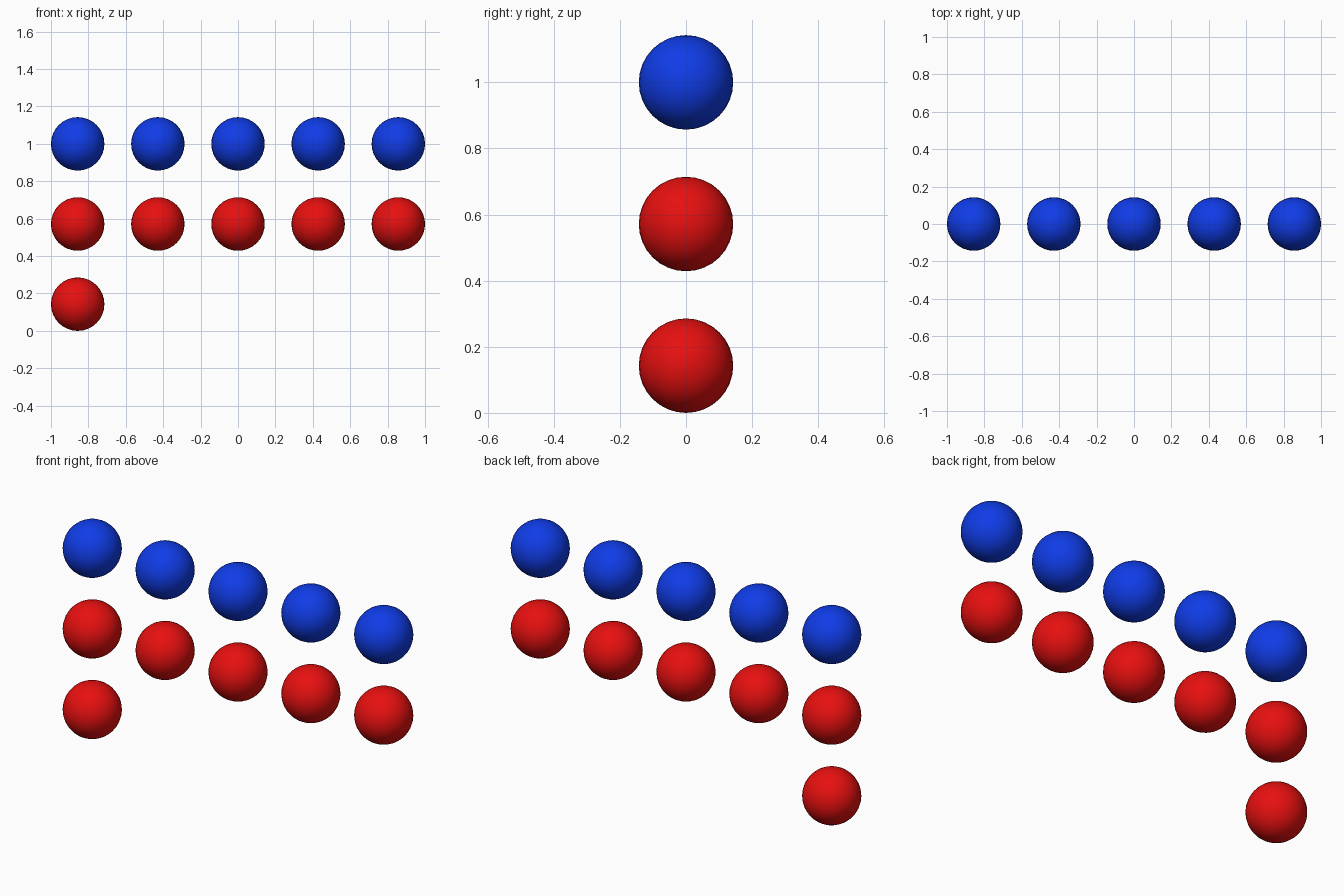
import bpy

if "Cube" in bpy.data.objects:
    bpy.data.objects.remove(bpy.data.objects["Cube"])

RADIUS = 1 / 7
STEP = 3 * RADIUS  # centre-to-centre spacing


def flat_colour(name, rgb):
    mat = bpy.data.materials.new(name)
    mat.diffuse_color = (*rgb, 1)
    mat.use_nodes = True
    mat.node_tree.nodes["Principled BSDF"].inputs["Base Color"].default_value = mat.diffuse_color
    return mat


blue = flat_colour("blue", (0.005, 0.045, 0.8))
red = flat_colour("red", (0.8, 0.005, 0.005))


def ball_row(name, count, z, mat):
    # Row of smooth balls, filled from the left
    for i in range(count):
        bpy.ops.mesh.primitive_uv_sphere_add(
            segments=32, ring_count=16, radius=RADIUS,
            location=((i - 2) * STEP, 0, z))
        ball = bpy.context.object
        ball.name = f"{name}_{i + 1}"
        ball.data.materials.append(mat)
        bpy.ops.object.shade_smooth()


# Top row, middle row and the single bottom ball
ball_row("top_blue_ball", 5, RADIUS + 2 * STEP, blue)
ball_row("middle_red_ball", 5, RADIUS + STEP, red)
ball_row("bottom_red_ball", 1, RADIUS, red)
